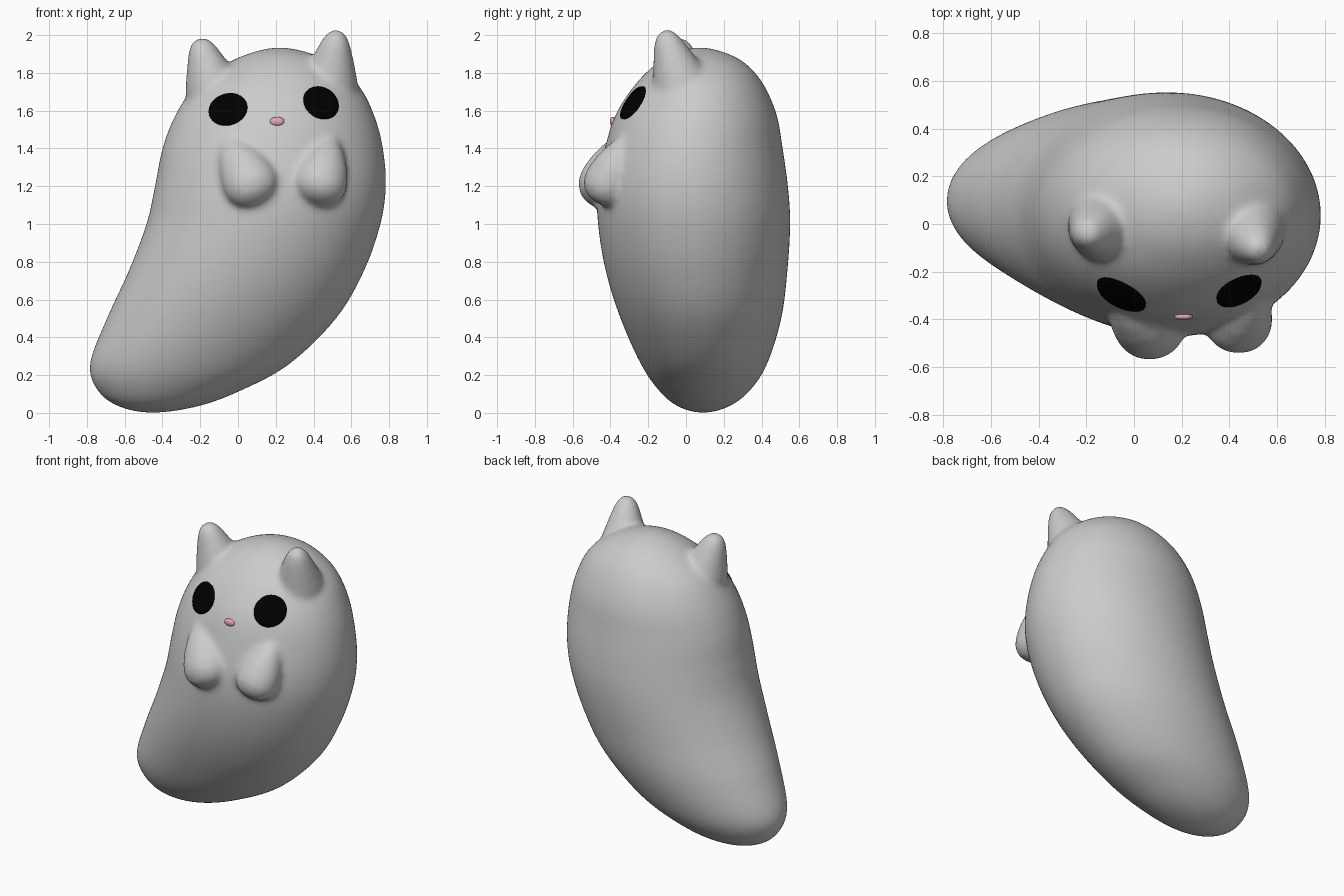
import bpy, bmesh, math
from mathutils import Vector, Matrix
from mathutils.bvhtree import BVHTree

if "Cube" in bpy.data.objects:
    bpy.data.objects.remove(bpy.data.objects["Cube"])


def loft(bm, rings):
    """Skin a list of vertex rings; a one-point ring closes an end."""
    rings = [[bm.verts.new(p) for p in r] for r in rings]
    for a, b in zip(rings, rings[1:]):
        n = max(len(a), len(b))
        for i in range(n):
            j = (i + 1) % n
            if len(a) == 1:
                bm.faces.new((a[0], b[j], b[i]))
            elif len(b) == 1:
                bm.faces.new((a[i], a[j], b[0]))
            else:
                bm.faces.new((a[i], a[j], b[j], b[i]))


def spindle(bm, base, tip, profile, wide=1.0):
    """Round solid along base-tip; profile = (position, radius) pairs."""
    base, tip = Vector(base), Vector(tip)
    axis = tip - base
    side = Vector((1, 0, 0))
    side = (side - axis * side.dot(axis) / axis.length_squared).normalized()
    up = axis.normalized().cross(side)
    rings = [[base]]
    for t, r in profile:
        rings.append([base + axis*t + side*(r*wide*math.cos(a)) + up*(r*math.sin(a))
                      for a in (2*math.pi*i/32 for i in range(32))])
    loft(bm, rings + [[tip]])


def catmull(p, t):
    return [0.5 * (2*y + (z-x)*t + (2*x-5*y+4*z-w)*t*t + (3*y-x-3*z+w)*t**3)
            for x, y, z, w in zip(*p)]


def finish(name, bm, color=None):
    bmesh.ops.recalc_face_normals(bm, faces=bm.faces)
    me = bpy.data.meshes.new(name)
    bm.to_mesh(me)
    me.shade_smooth()
    ob = bpy.data.objects.new(name, me)
    bpy.context.collection.objects.link(ob)
    if color:
        mat = bpy.data.materials.new(name + "_colour")
        mat.diffuse_color = color
        mat.use_nodes = True
        mat.node_tree.nodes["Principled BSDF"].inputs["Base Color"].default_value = mat.diffuse_color
        me.materials.append(mat)
    return ob


# Body: elliptical cross-sections (z, left, right, front, back)
rows = [
    (0, -.455, -.455, .09, .09), (.035, -.635, -.21, -.045, .23),
    (.12, -.745, .02, -.145, .34), (.26, -.785, .275, -.24, .43),
    (.5, -.695, .52, -.347, .505), (.75, -.58, .667, -.425, .537),
    (1.0, -.485, .755, -.466, .552), (1.2, -.44, .783, -.468, .54),
    (1.4, -.40, .768, -.43, .512), (1.58, -.33, .72, -.372, .48),
    (1.74, -.22, .635, -.268, .41), (1.85, -.06, .50, -.155, .315),
    (1.91, .08, .365, -.05, .20), (1.935, .22, .22, .075, .075)]


def swap(r):
    return (r[0], r[2], r[1], r[4], r[3])


ext = [swap(rows[1])] + rows + [swap(rows[-2])]
N, STEPS = 72, 6
rings = [[(rows[0][1], rows[0][3], 0)]]
for k in range(len(rows) - 1):
    for s in range(STEPS):
        if k == s == 0:
            continue
        z, l, r, f, b = catmull(ext[k:k + 4], s / STEPS)
        rings.append([((l+r)/2 + (r-l)/2 * math.cos(2*math.pi*i/N),
                       (f+b)/2 + (b-f)/2 * math.sin(2*math.pi*i/N), z)
                      for i in range(N)])
rings.append([(rows[-1][1], rows[-1][3], rows[-1][0])])
bm = bmesh.new()
loft(bm, rings)
surface = BVHTree.FromBMesh(bm)

# Ears: rounded cones
ear = [(0, .16), (.3, .145), (.6, .107), (.8, .079), (.9, .06), (.96, .04)]
spindle(bm, (-.11, 0, 1.64), (-.208, -.045, 1.988), ear)
spindle(bm, (.475, 0, 1.66), (.527, -.12, 2.03), ear)

# Paws: teardrops emerging from the chest
paw = [(0, .04), (.2, .085), (.4, .115), (.6, .132), (.75, .132),
       (.88, .108), (.96, .065)]
spindle(bm, (-.05, -.335, 1.45), (.125, -.485, 1.105), paw, 1.12)
spindle(bm, (.49, -.31, 1.45), (.41, -.46, 1.105), paw, 1.08)

# Fuse body, ears and paws into one soft skin
body = finish("body", bm)
remesh = body.modifiers.new("fuse", 'REMESH')
remesh.mode = 'VOXEL'
remesh.voxel_size = .013
remesh.use_smooth_shade = True
soft = body.modifiers.new("soften", 'SMOOTH')
soft.factor = .5
soft.iterations = 28


def skin_y(x, z):
    return surface.ray_cast(Vector((x, -3, z)), Vector((0, 1, 0)))[0].y


# Eyes: thin oval patches hugging the face
for name, cx, cz, rx, rz, tilt in [("left_eye", -.053, 1.607, .106, .086, .3),
                                   ("right_eye", .44, 1.642, .101, .083, -.6)]:
    patch = [[(cx, skin_y(cx, cz) - .008, cz)]]
    for s, off in [(.25, .008), (.5, .008), (.75, .008), (.97, .007), (1, -.012)]:
        ring = []
        for i in range(48):
            a = 2 * math.pi * i / 48
            u, v = s*rx*math.cos(a), s*rz*math.sin(a)
            x = cx + u*math.cos(tilt) - v*math.sin(tilt)
            z = cz + u*math.sin(tilt) + v*math.cos(tilt)
            ring.append((x, skin_y(x, z) - off, z))
        patch.append(ring)
    eb = bmesh.new()
    loft(eb, patch)
    finish(name, eb, (0, 0, 0, 1))

# Nose
nb = bmesh.new()
m = (Matrix.Translation((.207, skin_y(.207, 1.543) - .001, 1.543))
     @ Matrix.Diagonal((.038, .015, .024, 1)))
bmesh.ops.create_uvsphere(nb, u_segments=32, v_segments=16, radius=1, matrix=m)
finish("nose", nb, (.8, .4, .48, 1))
